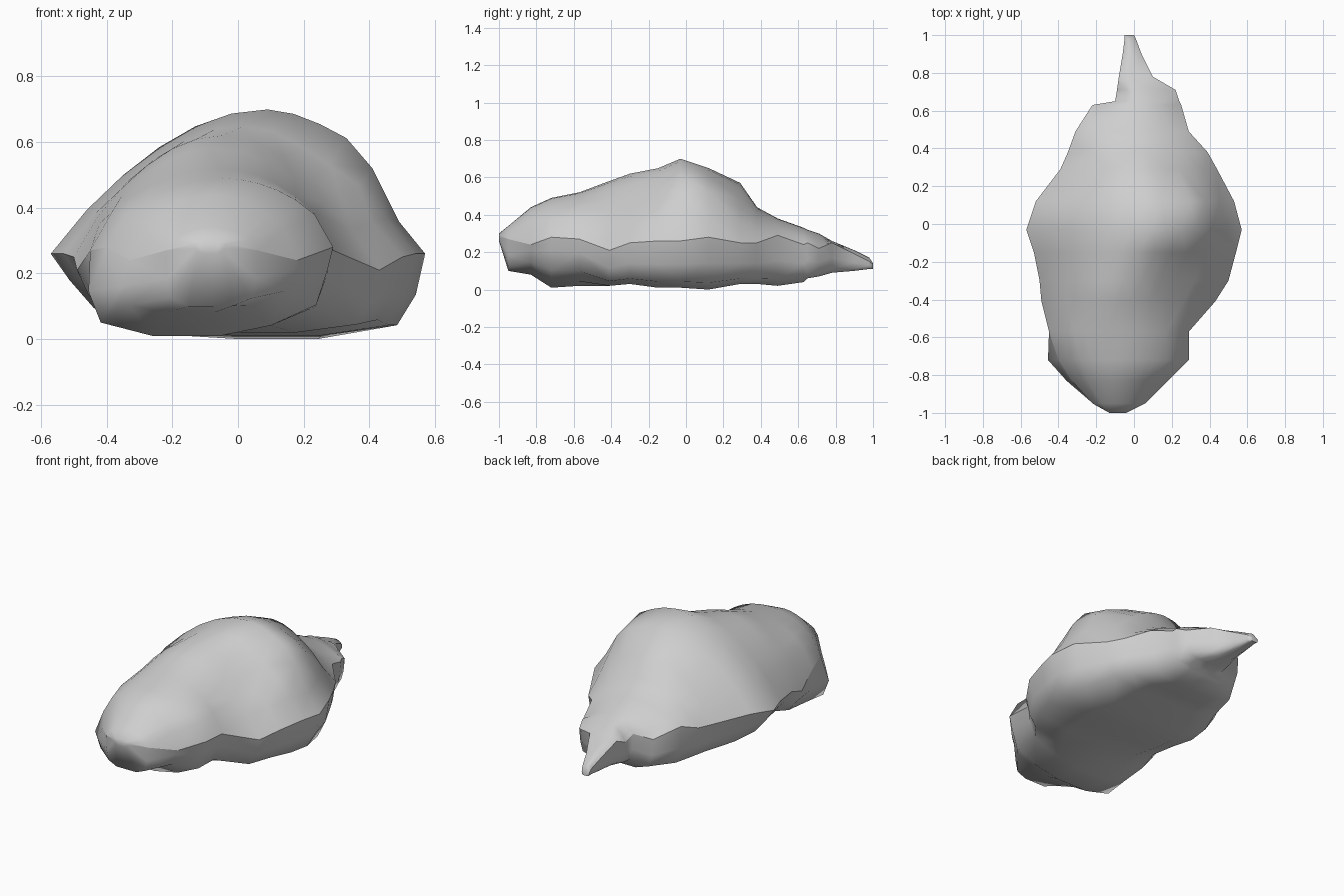
import bpy
import bmesh
from math import sin, pi, exp, radians
from mathutils import Vector

cube = bpy.data.objects.get("Cube")
if cube:
    bpy.data.objects.remove(cube, do_unlink=True)

# Stone colour
stone = bpy.data.materials.new("grey stone")
stone.use_nodes = True
colour = (0.62, 0.62, 0.62, 1)
stone.diffuse_color = colour
shader = next(n for n in stone.node_tree.nodes if n.type == "BSDF_PRINCIPLED")
shader.inputs["Base Color"].default_value = colour
shader.inputs["Roughness"].default_value = 0.9

# Cross-sections along the length, in hundredths:
# y, right rim x, left rim x, rim z, crest z, crest x, base z
sections = [
    (-100, -13, -4, 29, 30, -9, 26),
    (-95, -22, 6, 27, 34, -8, 10),
    (-83, -33, 18, 24, 44, -8, 8),
    (-72, -40, 29, 28, 49, -5, 1),
    (-57, -45, 29, 27, 52, -6, 2),
    (-41, -49, 43, 21, 58, -8, 2),
    (-30, -50, 50, 25, 62, -5, 3),
    (-15, -53, 54, 26, 65, 2, 1),
    (-3, -57, 57, 26, 70, 9, 1),
    (12, -52, 53, 28, 65, 7, 0),
    (29, -39, 44, 25, 57, 3, 3),
    (38, -35, 39, 25, 44, 1, 3),
    (49, -31, 29, 29, 38, 1, 2),
    (63, -22, 25, 24, 33, 2, 4),
    (65, -10, 24, 25, 32, 2, 6),
    (71, -9, 22, 22, 30, 0, 7),
    (78, -8, 10, 25, 26, -2, 9),
    (90, -6, 4, 19, 21, -2, 10),
    (98, -5, 1, 15, 17, -3, 11),
    (100, -5, 0, 13, 14, -3, 11),
]

# Underside: sideways reach, height between base and rim
left_under = [(0.95, 0.5), (0.85, 0.13), (0.45, 0.0), (0, 0)]
full_under = [(-0.5, 0.0), (-0.88, 0.15), (-0.97, 0.5)]
slim_under = [(-0.5, 0.07), (-0.77, 0.34), (-0.9, 0.68)]
STEPS = 6

# Swells and hollows on the dome: x, y, height, width, length
lumps = [(0.27, -0.28, -0.05, 0.15, 0.15),
         (0.36, 0.08, 0.045, 0.1, 0.2),
         (0.5, 0.05, -0.05, 0.06, 0.2)]


def band(y, centre, width, power):
    return exp(-(abs(y - centre) / width) ** power)


def fullness(y):
    """Front is boxier, the middle and back are more domed."""
    t = min(max((y + 0.6) / 0.4, 0), 1)
    return 0.55 + 0.33 * t


def lump(x, y):
    return sum(h * band(x, cx, w, 2) * band(y, cy, l, 2)
               for cx, cy, h, w, l in lumps)


def ring(row):
    y, x_low, x_high, rim, crest, peak, base = (v / 100 for v in row)
    points = []
    # Dome from one rim over the crest to the other
    for i in range(2 * STEPS + 1):
        side = x_low if i <= STEPS else x_high
        u = 1 - abs(i - STEPS) / STEPS
        x = side + (peak - side) * u
        z = rim + (crest - rim) * sin(u * pi / 2) ** fullness(y)
        if u > 0:
            z = max(z + lump(x, y), rim)
        points.append(Vector((x, y, z)))
    # Underside: lifted left of the nose, swollen right of it
    middle, half = (x_low + x_high) / 2, (x_high - x_low) / 2
    slim = band(y, -0.12, 0.35, 4)
    lift = 0.07 * band(y, -0.7, 0.18, 4)
    swell = 0.07 * band(y, -0.74, 0.11, 2)
    for reach, height in left_under:
        z = base + (rim - base) * height + lift * reach
        points.append(Vector((middle + reach * half, y, z)))
    for full, thin in zip(full_under, slim_under):
        reach, height = Vector(full).lerp(Vector(thin), slim)
        x = middle + reach * half + swell * reach
        points.append(Vector((x, y, base + (rim - base) * height)))
    return points


# Boulder body: loft the sections and close both ends
bm = bmesh.new()
rings = [[bm.verts.new(p) for p in ring(row)] for row in sections]
for a, b in zip(rings, rings[1:]):
    for i in range(len(a)):
        j = (i + 1) % len(a)
        bm.faces.new((a[i], a[j], b[j], b[i]))
bm.faces.new(rings[0])
bm.faces.new(rings[-1])
bmesh.ops.recalc_face_normals(bm, faces=bm.faces)
bmesh.ops.triangulate(bm, faces=bm.faces)

# Smooth shading, as on a worn stone
mesh = bpy.data.meshes.new("boulder")
rim_pairs = [(a[k].index, b[k].index) for a, b in zip(rings, rings[1:])
             for k in (0, 2 * STEPS)] if bm.verts.index_update() is None else []
bm.to_mesh(mesh)
bm.free()
mesh.materials.append(stone)
boulder = bpy.data.objects.new("boulder", mesh)
bpy.context.collection.objects.link(boulder)
bpy.ops.object.select_all(action="DESELECT")
boulder.select_set(True)
bpy.context.view_layer.objects.active = boulder
bpy.ops.object.shade_smooth_by_angle(angle=radians(75))

# Crisp rim line along both sides
rim_edges = {frozenset(pair) for pair in rim_pairs}
for edge in mesh.edges:
    if frozenset(edge.vertices) in rim_edges:
        edge.use_edge_sharp = True
